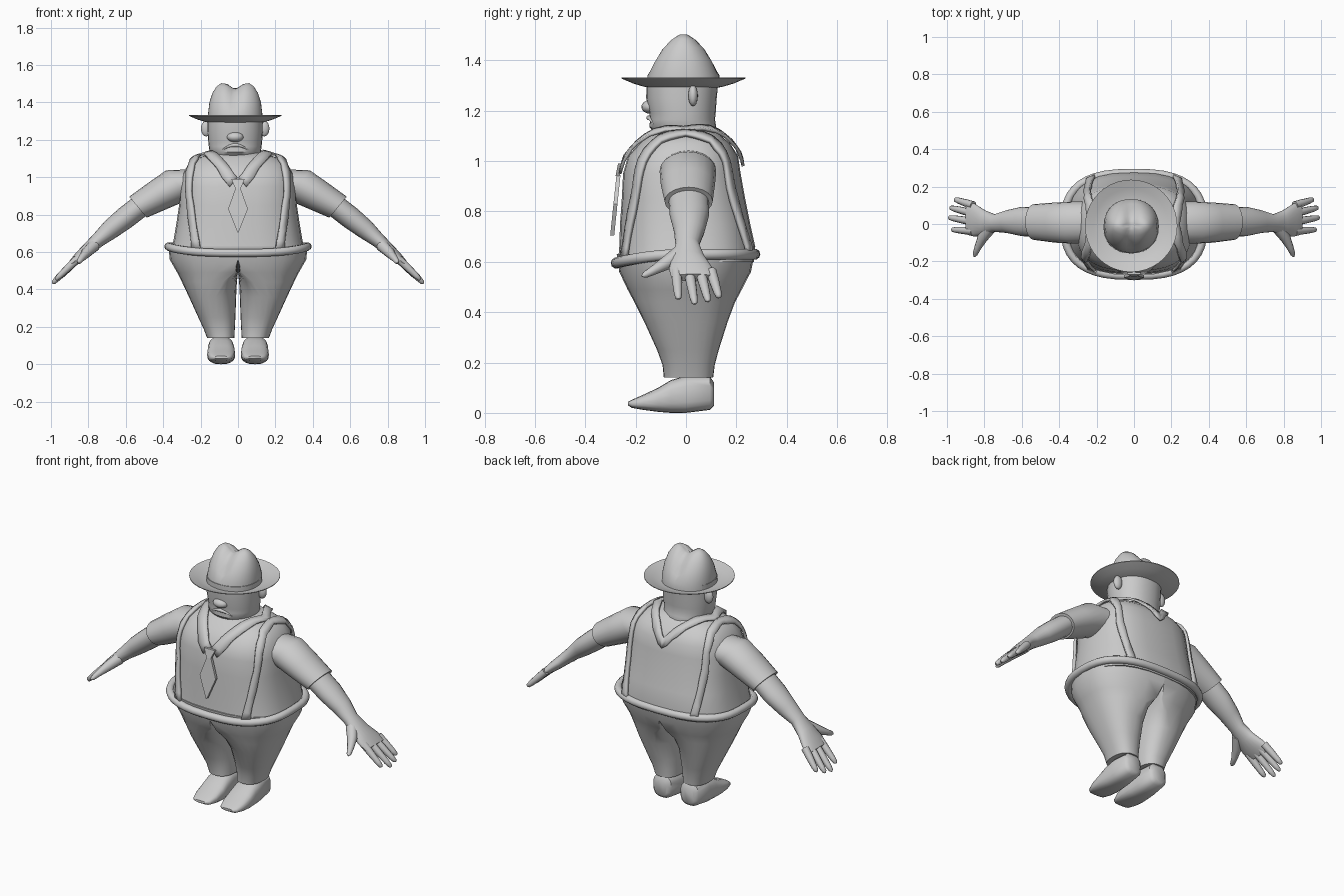
import bpy, bmesh, math
from mathutils import Vector
from mathutils.bvhtree import BVHTree

cube = bpy.data.objects.get("Cube")
if cube:
    bpy.data.objects.remove(cube)

X, Y, Z = Vector((1, 0, 0)), Vector((0, 1, 0)), Vector((0, 0, 1))

clay = bpy.data.materials.new("light grey")
clay.use_nodes = True
GREY = (0.6, 0.6, 0.6, 1)
clay.diffuse_color = GREY
clay.node_tree.nodes["Principled BSDF"].inputs["Base Color"].default_value = GREY


def ring(o, u, v, u0, u1, v0, v1, uc=None, p=2.0, n=28):
    """Rounded section spanning u0..u1 and v0..v1, widest at uc."""
    uc = (u0 + u1) / 2 if uc is None else uc
    vc, vh = (v0 + v1) / 2, (v1 - v0) / 2
    pts = []
    for i in range(n):
        a = math.tau * i / n
        c, s = math.cos(a), math.sin(a)
        cu = math.copysign(abs(c) ** (2 / p), c)
        sv = math.copysign(abs(s) ** (2 / p), s)
        pts.append(o + u * (uc + cu * (u1 - uc if c > 0 else uc - u0)) + v * (vc + sv * vh))
    return pts


def loft(bm, rings, closed=False):
    """Skin a row of rings and cap the ends."""
    vs = [[bm.verts.new(q) for q in r] for r in rings]
    n = len(vs[0])
    for a, b in zip(vs, vs[1:] + vs[:1] if closed else vs[1:]):
        for i in range(n):
            j = (i + 1) % n
            bm.faces.new((a[i], a[j], b[j], b[i]))
    if not closed:
        bm.faces.new(vs[0])
        bm.faces.new(vs[-1])


def tube(bm, pts, radii, n=10, closed=False):
    """Round tube along a path."""
    pts = [Vector(q) for q in pts]
    rings, m = [], len(pts)
    for i, (q, r) in enumerate(zip(pts, radii)):
        nxt = pts[(i + 1) % m] if closed else pts[min(i + 1, m - 1)]
        prv = pts[i - 1] if closed else pts[max(i - 1, 0)]
        d = (nxt - prv).normalized()
        u = d.cross(Z).normalized()
        rings.append(ring(q, u, d.cross(u), -r, r, -r, r, n=n))
    loft(bm, rings, closed)


def finish(name, bm, mirror=False, angle=45, thickness=0):
    bmesh.ops.recalc_face_normals(bm, faces=bm.faces)
    me = bpy.data.meshes.new(name)
    bm.to_mesh(me)
    bm.free()
    me.materials.append(clay)
    me.shade_smooth()
    me.set_sharp_from_angle(angle=math.radians(angle))
    ob = bpy.data.objects.new(name, me)
    bpy.context.scene.collection.objects.link(ob)
    if thickness:
        mod = ob.modifiers.new("thickness", "SOLIDIFY")
        mod.thickness, mod.offset = thickness, 0
    if mirror:
        mod = ob.modifiers.new("mirror", "MIRROR")
        mod.merge_threshold = 0.002
    return ob


def stack(bm, rows, p, cx=0):
    """Rows are height, half width, front, back."""
    loft(bm, [ring(Vector((cx, 0, z)), X, Y, -h, h, f, b, p=p) for z, h, f, b in rows])


# Torso
bm = bmesh.new()
stack(bm, [(.6, .36, -.27, .27), (.66, .345, -.265, .275), (.75, .33, -.262, .255),
           (.85, .315, -.255, .235), (.95, .31, -.25, .217), (1.02, .295, -.23, .207),
           (1.07, .265, -.185, .175), (1.1, .225, -.15, .14), (1.13, .13, -.11, .11)], 2.7)
bmesh.ops.recalc_face_normals(bm, faces=bm.faces)
skin = BVHTree.FromBMesh(bm)
finish("torso", bm)


def on_skin(q, lift):
    co, normal, _, _ = skin.find_nearest(q)
    return co + normal * lift


def strip(bm, left, right, steps, lift):
    """Band laid on the torso between two edge paths."""
    cols = []
    for k in range(len(left) - 1):
        for s in range(steps + (k == len(left) - 2)):
            a = left[k].lerp(left[k + 1], s / steps)
            b = right[k].lerp(right[k + 1], s / steps)
            cols.append([bm.verts.new(on_skin(a.lerp(b, t / 2), lift)) for t in range(3)])
    for a, b in zip(cols, cols[1:]):
        for i in range(2):
            bm.faces.new((a[i], a[i + 1], b[i + 1], b[i]))


# Suspenders over both shoulders
half = [(.235, -.27, .62), (.26, -.25, .75), (.27, -.2, .9), (.26, -.17, 1), (.238, -.1, 1.09)]
path = half + [(.232, 0, 1.13)] + [(x, -y, z) for x, y, z in reversed(half)]
path = [Vector(q) for q in path]
bm = bmesh.new()
strip(bm, [q - X * .028 for q in path], [q + X * .028 for q in path], 3, .012)
finish("suspenders", bm, True, thickness=.016)

# Shirt collar, pointed in front and behind
bm = bmesh.new()
inner = [Vector(q) for q in ((.004, -.26, 1), (.165, -.01, 1.14), (0, .22, 1.04))]
outer = [Vector(q) for q in ((.045, -.27, .95), (.205, 0, 1.1), (0, .23, .98))]
strip(bm, inner, outer, 8, .014)
finish("collar", bm, True, thickness=.012)

# Tie with knot and diamond blade
bm = bmesh.new()
for rows in ([(.99, .036, -.262), (.94, .014, -.272)],
             [(.945, .012, -.268), (.83, .053, -.28), (.705, .003, -.293)]):
    loft(bm, [[Vector((sx * w, y + sy * .008, z)) for sx, sy in ((-1, -1), (1, -1), (1, 1), (-1, 1))]
              for z, w, y in rows])
finish("tie", bm, angle=25)

# Waistband, dipping at the front
bm = bmesh.new()
path = ring(Z * .63, X, Y, -.372, .372, -.277, .273, p=2.7, n=40)
for q in path:
    q.z -= .035 * max(0, -q.y / .277) ** 2
tube(bm, path, [.022] * 40, closed=True)
finish("waistband", bm)

# Trousers: height, inner x, outer x, widest x, front, back
legs = [(.63, 0, .372, 0, -.275, .272), (.56, 0, .365, 0, -.265, .258),
        (.49, 0, .325, .02, -.232, .222), (.44, .006, .3, .08, -.205, .195),
        (.36, .01, .262, .12, -.165, .165), (.25, .014, .212, .112, -.115, .13),
        (.19, .017, .184, .1, -.093, .114), (.14, .02, .165, .092, -.088, .108)]
bm = bmesh.new()
loft(bm, [ring(Z * z, X, Y, a, b, f, k, uc=c, p=2.4) for z, a, b, c, f, k in legs])
finish("trousers", bm, True)

# Shoes: y, inner x, outer x, sole, top
shoe = [(.112, .05, .13, .03, .12), (.095, .03, .15, .012, .145), (0, .022, .16, 0, .148),
        (-.06, .018, .163, 0, .13), (-.11, .015, .165, .004, .1), (-.17, .02, .16, .012, .072),
        (-.215, .035, .145, .02, .052), (-.23, .055, .125, .03, .044)]
bm = bmesh.new()
loft(bm, [ring(Y * y, X, Z, a, b, s, t, p=2.8, n=20) for y, a, b, s, t in shoe])
finish("shoes", bm, True)

# Arms: x, z, half thickness, front, back
slope = Vector((.64, 0, .77))
sleeve = [(.2, .965, .1, -.1, .12), (.32, .96, .1, -.105, .12), (.42, .905, .088, -.1, .115),
          (.535, .84, .073, -.085, .106)]
arm = [(.51, .855, .06, -.07, .09), (.6, .785, .06, -.065, .092), (.68, .722, .053, -.048, .074),
       (.745, .667, .04, -.042, .052), (.8, .617, .034, -.058, .075), (.85, .572, .029, -.068, .108),
       (.89, .537, .019, -.058, .118)]
for name, rows in (("sleeves", sleeve), ("forearms", arm)):
    bm = bmesh.new()
    loft(bm, [ring(Vector((x, 0, z)), slope, Y, -r, r, f, b, n=20) for x, z, r, f, b in rows])
    finish(name, bm, True)

# Fingers and thumb
bm = bmesh.new()
for y, tip in ((.1, (.96, .132, .458)), (.057, (.985, .088, .442)),
               (.012, (.992, .035, .432)), (-.038, (.975, -.03, .452))):
    base, tip = Vector((.86, y, .562)), Vector(tip)
    tube(bm, [base.lerp(tip, t) for t in (0, .4, .8, .95, 1)], (.022, .02, .016, .012, .004))
tube(bm, [(.77, -.02, .635), (.81, -.075, .597), (.835, -.125, .568), (.85, -.163, .548),
          (.854, -.175, .543)], (.034, .028, .019, .013, .004))
finish("fingers", bm, True)

# Head
HX = -.015
bm = bmesh.new()
stack(bm, [(1.08, .11, -.08, .12), (1.108, .125, -.118, .127), (1.135, .137, -.145, .12),
           (1.165, .141, -.143, .115), (1.19, .144, -.145, .118), (1.25, .148, -.158, .122),
           (1.33, .148, -.157, .13)], 2.2, HX)
finish("head", bm)


def blob(name, at, size):
    bm = bmesh.new()
    bmesh.ops.create_uvsphere(bm, u_segments=16, v_segments=10, radius=1)
    for v in bm.verts:
        v.co = Vector([c * s for c, s in zip(v.co, size)]) + Vector(at)
    finish(name, bm)


blob("nose", (HX, -.143, 1.215), (.045, .034, .027))
for side, label in ((1, "left"), (-1, "right")):
    blob(label + "_ear", (HX + side * .155, .028, 1.26), (.028, .019, .042))

# Drooping mouth
bm = bmesh.new()
tube(bm, [(HX + .017 * i, -.147 + .0012 * i * i, 1.172 - .0016 * i * i) for i in range(-4, 5)],
     [.003 + .0018 * (4 - abs(i)) for i in range(-4, 5)])
finish("mouth", bm)

# Hat crown with a crease from front to back
HY = -.01
crown = [(1.295, .146, .143), (1.34, .145, .143), (1.4, .138, .118), (1.45, .122, .088),
         (1.485, .1, .054), (1.503, .075, .026), (1.505, .045, .014), (1.505, .015, .005)]
bm = bmesh.new()
loft(bm, [ring(Vector((HX, HY, z)), X, Y, -a, a, -b, b, p=2.2, n=40) for z, a, b in crown])
for v in bm.verts:
    if v.co.z > 1.38:
        v.co.z -= .032 * math.exp(-((v.co.x - HX) / .035) ** 2)
finish("hat_crown", bm)

# Hat brim, a shallow upturned dish
bm = bmesh.new()
loft(bm, [ring(Vector((HX, HY, z)), X, Y, -r, r, -r, r, n=40)
          for z, r in ((1.3, .13), (1.302, .16), (1.315, .2), (1.332, .247), (1.328, .247),
                       (1.308, .2), (1.296, .16), (1.29, .13))], closed=True)
finish("hat_brim", bm, angle=60)
